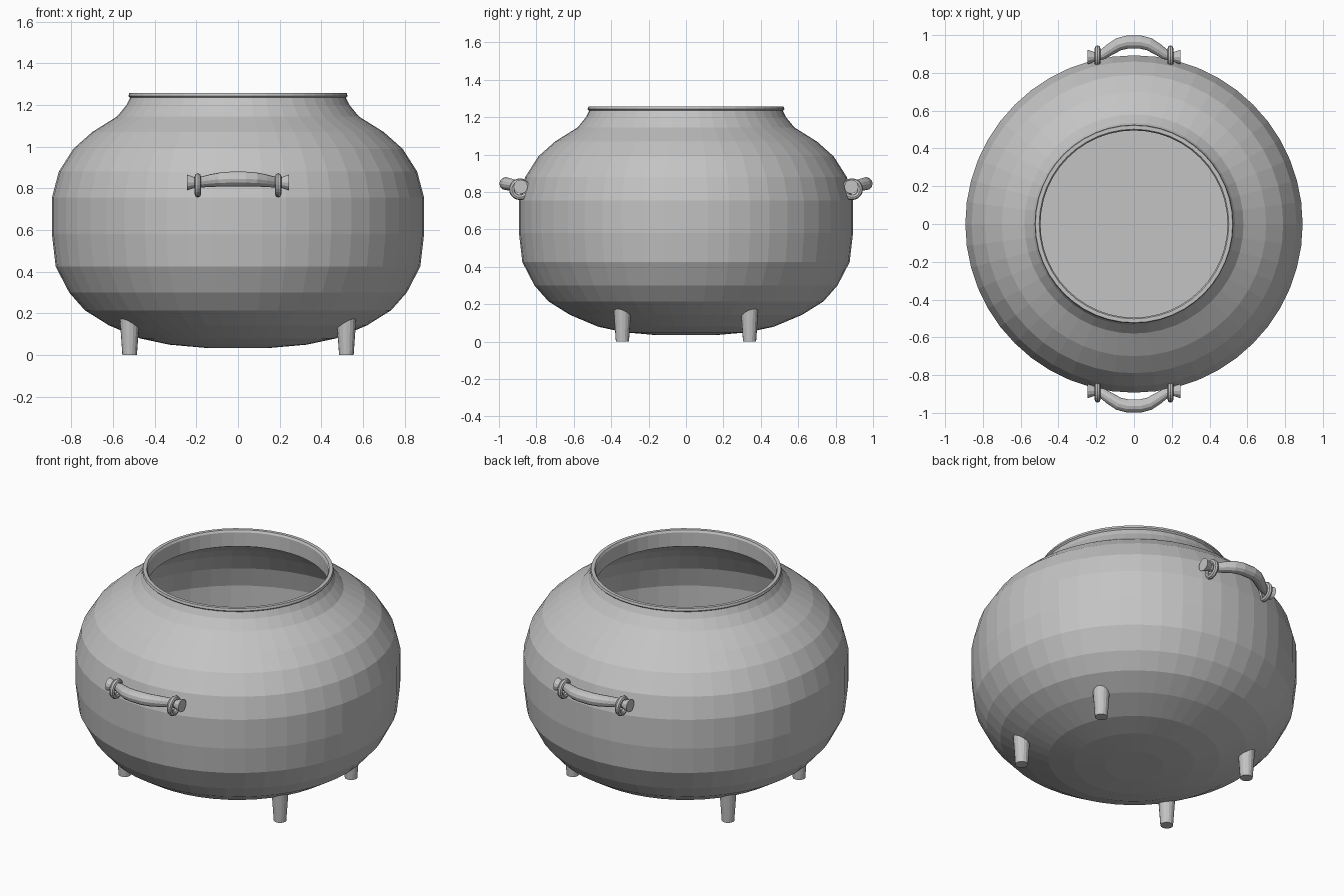
import bpy, bmesh, math
from mathutils import Vector

if "Cube" in bpy.data.objects:
    bpy.data.objects.remove(bpy.data.objects["Cube"])

metal = bpy.data.materials.new("grey metal")
metal.diffuse_color = (0.55, 0.55, 0.55, 1)
metal.use_nodes = True
metal.node_tree.nodes["Principled BSDF"].inputs["Base Color"].default_value = metal.diffuse_color


def finish(name, bm):
    bmesh.ops.recalc_face_normals(bm, faces=bm.faces)
    me = bpy.data.meshes.new(name)
    bm.to_mesh(me)
    bm.free()
    me.materials.append(metal)
    ob = bpy.data.objects.new(name, me)
    bpy.context.collection.objects.link(ob)
    return ob


def skin(name, rings, caps=True, loop=False):
    """Join rings of points into a tube."""
    bm = bmesh.new()
    vs = [[bm.verts.new(p) for p in ring] for ring in rings]
    n = len(vs[0])
    pairs = list(zip(vs, vs[1:])) + ([(vs[-1], vs[0])] if loop else [])
    for a, b in pairs:
        for i in range(n):
            j = (i + 1) % n
            bm.faces.new((a[i], a[j], b[j], b[i]))
    if caps:
        bm.faces.new(vs[0])
        bm.faces.new(vs[-1])
    return finish(name, bm)


def lathe(name, profile, sides, cx=0, cy=0):
    rings = [[(cx + r * math.cos(2 * math.pi * i / sides),
               cy + r * math.sin(2 * math.pi * i / sides), z)
              for i in range(sides)] for r, z in profile]
    return skin(name, rings)


# pot body: outer wall, rim, then inner wall down to a flat floor
outer = [(0.16, 0.035), (0.33, 0.05), (0.47, 0.08), (0.62, 0.143),
         (0.735, 0.215), (0.81, 0.30), (0.875, 0.425), (0.893, 0.58),
         (0.893, 0.755), (0.86, 0.88), (0.79, 0.99), (0.70, 1.07),
         (0.58, 1.145), (0.535, 1.20)]
rim = [(0.518, 1.235), (0.526, 1.243), (0.522, 1.257), (0.502, 1.257),
       (0.495, 1.245)]
inner = [(0.495, 1.16), (0.56, 1.125), (0.68, 1.05), (0.765, 0.975),
         (0.832, 0.87), (0.865, 0.75), (0.865, 0.585), (0.847, 0.435),
         (0.785, 0.318), (0.715, 0.24), (0.60, 0.17), (0.52, 0.125)]
lathe("pot_body", outer + rim + inner, 48)

# four tapered legs
for sx in (-1, 1):
    for sy in (-1, 1):
        lathe("leg", [(0.035, 0), (0.048, 0.185)], 16, sx * 0.52, sy * 0.34)

# arched handle bars with flared ends: x, y, z, radius
half = [(0.035, 0.963, 0.845, 0.035), (0.08, 0.952, 0.843, 0.034),
        (0.125, 0.925, 0.838, 0.031), (0.165, 0.898, 0.832, 0.027),
        (0.20, 0.886, 0.828, 0.023), (0.245, 0.884, 0.828, 0.038)]
path = [(-x, y, z, r) for x, y, z, r in reversed(half)] + half
for s, side in ((-1, "front"), (1, "back")):
    rings = []
    for k, (x, y, z, r) in enumerate(path):
        a = Vector(path[max(k - 1, 0)][:3])
        b = Vector(path[min(k + 1, len(path) - 1)][:3])
        t = (b - a).normalized()
        if k in (0, len(path) - 1):
            t = Vector((1, 0, 0))
        u = t.cross(Vector((0, 0, 1))).normalized()
        v = u.cross(t)
        ring = []
        for i in range(12):
            w = 2 * math.pi * i / 12
            p = Vector((x, y, z)) + r * (math.cos(w) * u + math.sin(w) * v)
            ring.append((p.x, s * p.y, p.z))
        rings.append(ring)
    skin(side + "_handle", rings)

    # rings holding the handle
    for sx in (-1, 1):
        rings = []
        for i in range(20):
            w = 2 * math.pi * i / 20
            ring = []
            for j in range(8):
                q = 2 * math.pi * j / 8
                d = 0.043 + 0.015 * math.cos(q)
                ring.append((sx * 0.193 + 0.015 * math.sin(q),
                             s * (0.888 + d * math.cos(w)),
                             0.815 + d * math.sin(w)))
            rings.append(ring)
        skin(side + "_handle_ring", rings, caps=False, loop=True)
